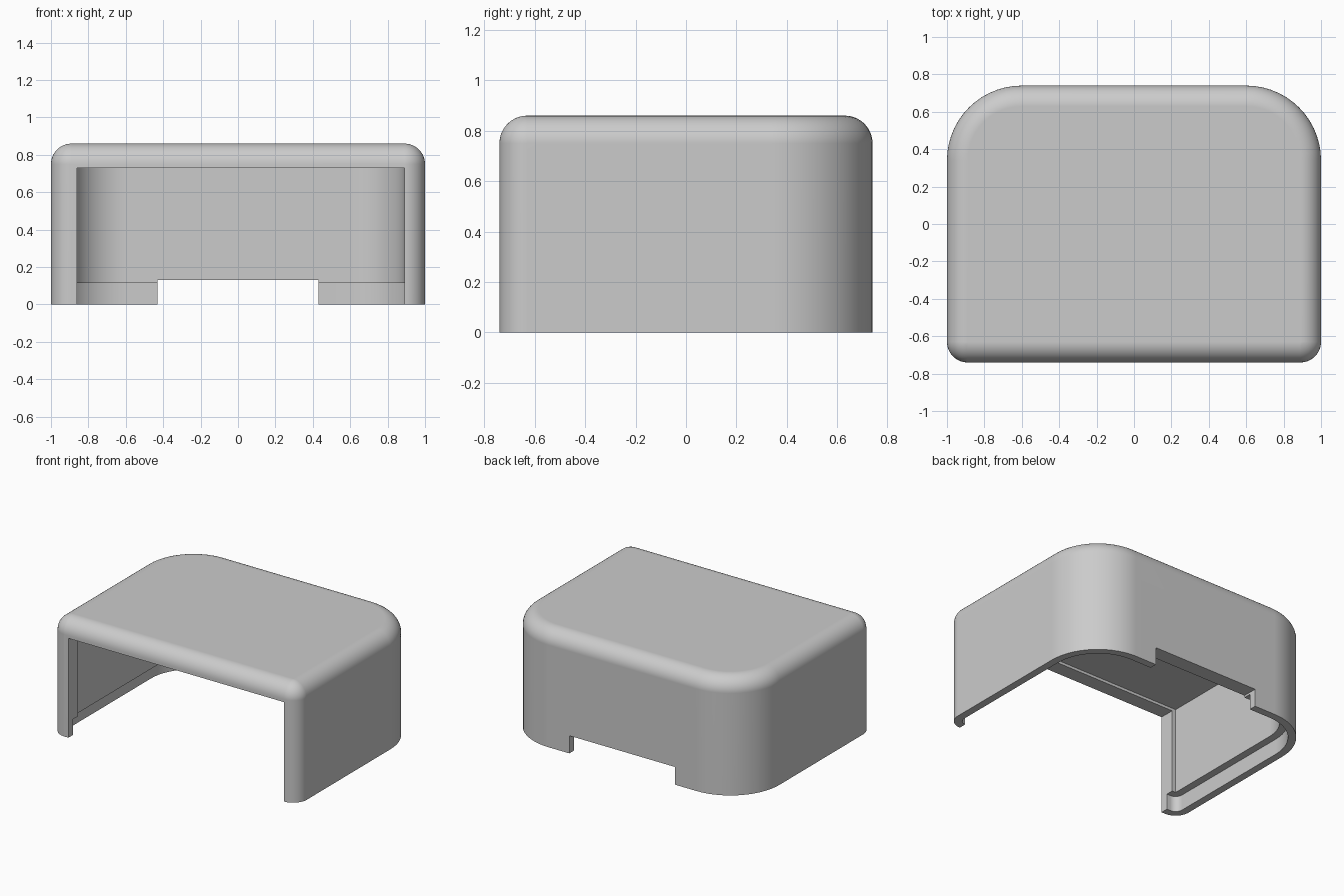
import bpy, bmesh
from math import sin, cos, pi

cube = bpy.data.objects.get("Cube")
if cube:
    bpy.data.objects.remove(cube, do_unlink=True)

HALF_X, HALF_Y, HEIGHT = 1.0, 0.74, 0.86
BACK_R, FRONT_R = 0.4, 0.11
WALL, LIP, LEDGE_Z = 0.11, 0.055, 0.115
FILLET = 0.11
STEPS = 14

grey = bpy.data.materials.new("light grey plastic")
grey.use_nodes = True
colour = (0.6, 0.6, 0.6, 1)
grey.diffuse_color = colour
grey.node_tree.nodes["Principled BSDF"].inputs["Base Color"].default_value = colour


def outline(inset, z):
    """Rounded rectangle, wide corners at the back, tight ones at the front."""
    pts = []
    corners = [(1, 1, BACK_R), (-1, 1, BACK_R), (-1, -1, FRONT_R), (1, -1, FRONT_R)]
    for quarter, (sx, sy, radius) in enumerate(corners):
        cx, cy = sx * (HALF_X - radius), sy * (HALF_Y - radius)
        r = max(radius - inset, 0)
        for i in range(STEPS + 1):
            a = (quarter + i / STEPS) * pi / 2
            pts.append((cx + r * cos(a), cy + r * sin(a), z))
    return pts


def block(name, x0, x1, y0, y1, z0, z1):
    bpy.ops.mesh.primitive_cube_add(
        size=1, location=((x0 + x1) / 2, (y0 + y1) / 2, (z0 + z1) / 2))
    ob = bpy.context.object
    ob.name = name
    ob.scale = (x1 - x0, y1 - y0, z1 - z0)
    ob.hide_render = True
    return ob


# Shell section: ceiling, inner wall, ledge, lip, outer wall, rounded top edge
section = [(WALL, HEIGHT - WALL), (WALL, LEDGE_Z), (LIP, LEDGE_Z), (LIP, 0), (0, 0)]
for i in range(11):
    a = i / 10 * pi / 2
    section.append((FILLET * (1 - cos(a)), HEIGHT - FILLET + FILLET * sin(a)))

bm = bmesh.new()
rings = [[bm.verts.new(p) for p in outline(d, z)] for d, z in section]
for low, high in zip(rings, rings[1:]):
    for i in range(len(low)):
        j = (i + 1) % len(low)
        bm.faces.new((low[i], low[j], high[j], high[i]))
bm.faces.new(rings[0])
bm.faces.new(rings[-1])
bmesh.ops.remove_doubles(bm, verts=bm.verts, dist=0.0001)
bmesh.ops.recalc_face_normals(bm, faces=bm.faces)
mesh = bpy.data.meshes.new("cover_shell")
bm.to_mesh(mesh)
bm.free()
mesh.materials.append(grey)
shell = bpy.data.objects.new("cover_shell", mesh)
bpy.context.collection.objects.link(shell)

# Front opening and back cable notch
cutters = [
    block("front_opening_cutter", -0.86, 0.89, -1, -0.4, -0.2, 0.73),
    block("back_notch_cutter", -0.43, 0.43, 0.5, 1, -0.2, 0.13),
]
bpy.ops.object.select_all(action='DESELECT')
shell.select_set(True)
bpy.context.view_layer.objects.active = shell
for cutter in cutters:
    mod = shell.modifiers.new(cutter.name, 'BOOLEAN')
    mod.operation = 'DIFFERENCE'
    mod.solver = 'EXACT'
    mod.object = cutter
    bpy.ops.object.modifier_apply(modifier=mod.name)
    bpy.data.objects.remove(cutter, do_unlink=True)

# Smooth rounds with crisp cut edges and flat panels
bpy.ops.object.shade_smooth_by_angle(angle=pi / 6)
weighted = shell.modifiers.new("flat_panels", 'WEIGHTED_NORMAL')
weighted.keep_sharp = True
